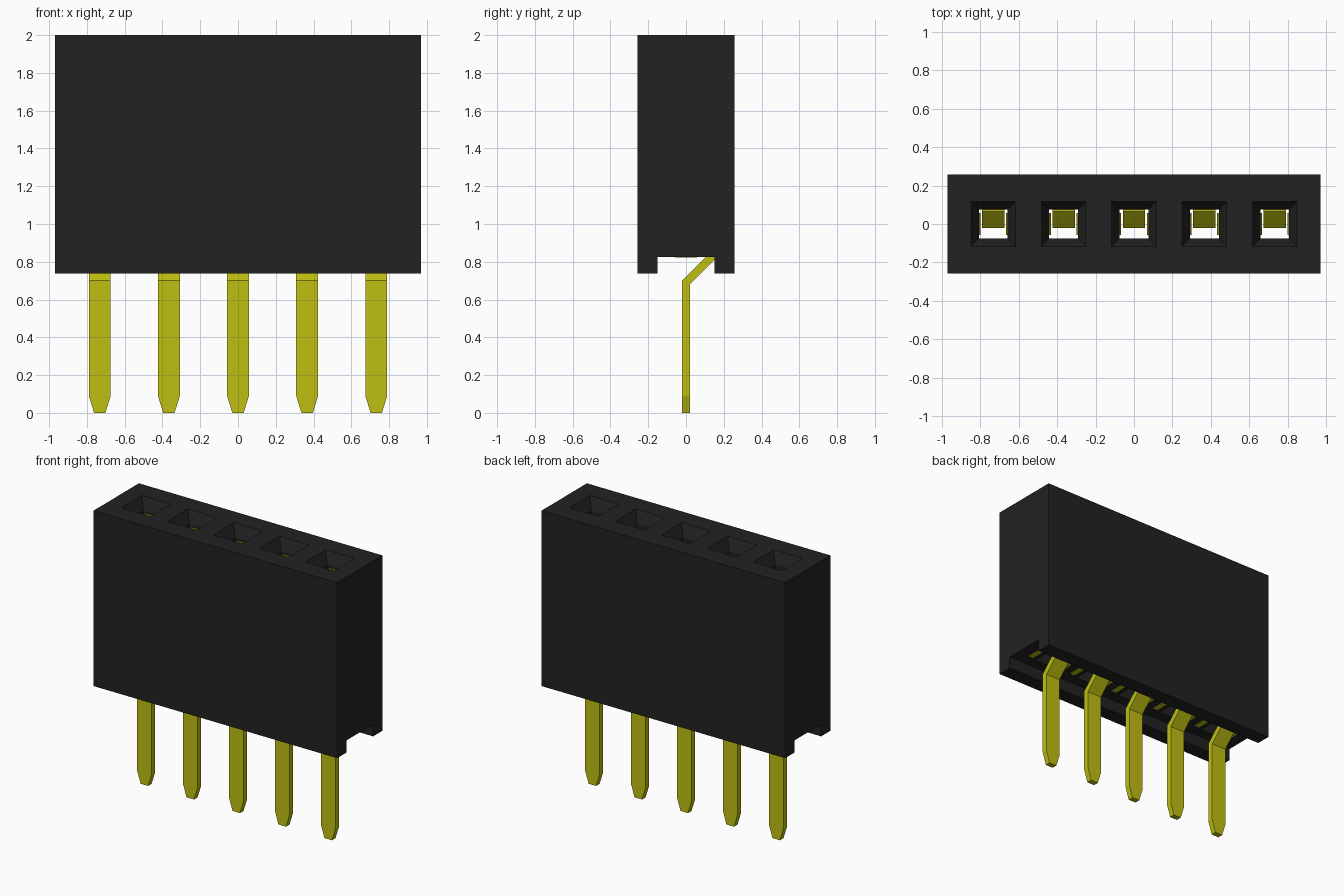
import bpy
import bmesh

cube = bpy.data.objects.get("Cube")
if cube:
    bpy.data.objects.remove(cube, do_unlink=True)

PITCH = 0.366
POSITIONS = [(i - 2) * PITCH for i in range(5)]
CEILING = 0.825


def material(name, rgb, roughness):
    mat = bpy.data.materials.new(name)
    mat.use_nodes = True
    mat.diffuse_color = (*rgb, 1)
    shader = mat.node_tree.nodes["Principled BSDF"]
    shader.inputs["Base Color"].default_value = (*rgb, 1)
    shader.inputs["Roughness"].default_value = roughness
    return mat


black = material("black plastic", (0.016, 0.016, 0.016), 0.6)
yellow = material("yellow metal", (0.52, 0.52, 0.006), 0.5)


def loft(bm, rings):
    """Skin a stack of four-point rings and cap both ends."""
    rows = [[bm.verts.new(p) for p in ring] for ring in rings]
    for a, b in zip(rows, rows[1:]):
        for k in range(4):
            n = (k + 1) % 4
            bm.faces.new((a[k], a[n], b[n], b[k]))
    bm.faces.new(rows[0][::-1])
    bm.faces.new(rows[-1])


def rect(x, y, z, hx, hy):
    return [(x - hx, y - hy, z), (x + hx, y - hy, z),
            (x + hx, y + hy, z), (x - hx, y + hy, z)]


def finish(bm, name, mat):
    bmesh.ops.recalc_face_normals(bm, faces=bm.faces)
    mesh = bpy.data.meshes.new(name)
    bm.to_mesh(mesh)
    bm.free()
    mesh.materials.append(mat)
    obj = bpy.data.objects.new(name, mesh)
    bpy.context.collection.objects.link(obj)
    return obj


# Housing block
bm = bmesh.new()
loft(bm, [rect(0, 0, z, 0.97, 0.258) for z in (0.738, 2)])
housing = finish(bm, "housing", black)

# Cutters: underside channel and flared pin holes
bm = bmesh.new()
loft(bm, [rect(0, 0, z, 1.1, 0.152) for z in (0.6, CEILING)])
channel = finish(bm, "channel_cutter", black)
bm = bmesh.new()
for x in POSITIONS:
    loft(bm, [rect(x, 0, z, h, h) for z, h in
              ((0.7, 0.075), (1.92, 0.075), (2, 0.116), (2.02, 0.126))])
holes = finish(bm, "hole_cutter", black)

for cutter in (channel, holes):
    cutter.hide_render = True
    mod = housing.modifiers.new(cutter.name, "BOOLEAN")
    mod.operation = "DIFFERENCE"
    mod.solver = "EXACT"
    mod.object = cutter
bpy.context.view_layer.objects.active = housing
for mod in list(housing.modifiers):
    bpy.ops.object.modifier_apply(modifier=mod.name)
for cutter in (channel, holes):
    bpy.data.objects.remove(cutter, do_unlink=True)

# Pin path: front y, front z, back y, back z, half width
PIN = [(-0.02, 0, 0.02, 0, 0.03), (-0.02, 0.09, 0.02, 0.09, 0.058),
       (-0.02, 0.70, 0.02, 0.68, 0.058), (0.11, 0.83, 0.15, 0.81, 0.058),
       (0.11, 1.2, 0.15, 1.2, 0.058), (0.065, 1.9, 0.105, 1.9, 0.058)]

for i, x in enumerate(POSITIONS):
    # Bent terminal with tapered tip and rear contact
    bm = bmesh.new()
    loft(bm, [[(x - w, yf, zf), (x + w, yf, zf), (x + w, yb, zb), (x - w, yb, zb)]
              for yf, zf, yb, zb, w in PIN])
    # Side spring arms leaning towards the hole
    for side in (-1, 1):
        loft(bm, [rect(x + side * off, 0, z, 0.02, 0.058) for off, z in
                  ((0.13, CEILING - 0.002), (0.13, 1.1), (0.087, 1.6), (0.11, 1.75))])
    finish(bm, f"terminal_{i + 1}", yellow)
